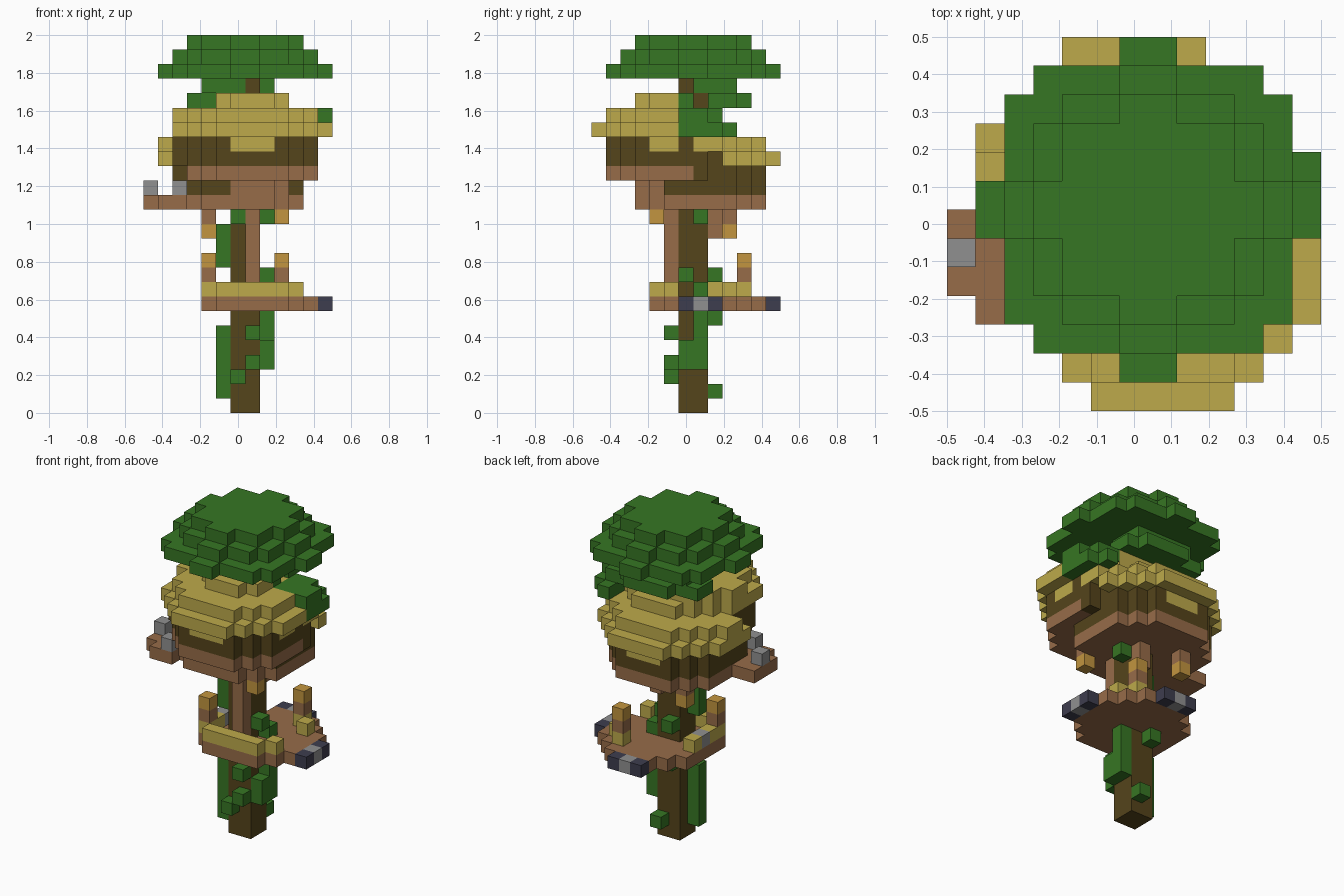
import bpy
import bmesh
from mathutils import Vector

default_cube = bpy.data.objects.get("Cube")
if default_cube:
    bpy.data.objects.remove(default_cube, do_unlink=True)

UNIT = 1 / 13
ORIGIN = Vector((-0.5, -0.5, 0))


def make_material(name, colour):
    material = bpy.data.materials.new(name)
    material.use_nodes = True
    rgba = (*colour, 1)
    material.diffuse_color = rgba
    shader = material.node_tree.nodes["Principled BSDF"]
    shader.inputs["Base Color"].default_value = rgba
    shader.inputs["Roughness"].default_value = 1
    return material


leaf = make_material("leaf green", (.037, .18, .017))
straw = make_material("straw", (.51, .40, .07))
bark = make_material("dark bark", (.09, .058, .011))
plank = make_material("plank brown", (.31, .15, .066))
lamp = make_material("lamp orange", (.54, .30, .05))
stone = make_material("stone grey", (.28, .28, .28))
iron = make_material("iron navy", (.048, .047, .077))

# Every block belongs to one named part; later parts replace earlier ones
blocks = {}


def block(part, material, x, y, z):
    blocks[x, y, z] = (part, material)


def box(part, material, xs, ys, zs):
    """Fill a box of blocks; each range is one index or (first, last)."""
    spans = [(s, s) if isinstance(s, int) else s for s in (xs, ys, zs)]
    (xa, xb), (ya, yb), (za, zb) = spans
    for x in range(xa, xb + 1):
        for y in range(ya, yb + 1):
            for z in range(za, zb + 1):
                block(part, material, x, y, z)


def disc(part, material, centre, radius, z, rule=None):
    """Fill a round layer of blocks, optionally limited by a rule."""
    for x in range(13):
        for y in range(13):
            dx, dy = x + .5 - centre[0], y + .5 - centre[1]
            if dx * dx + dy * dy < radius * radius and (rule is None or rule(x, y)):
                block(part, material, x, y, z)


def slope(x, y):
    """Height of the tilted house plane, rising to the front and left."""
    return (x + .5) - 2.1 * (y + .5)


# Trunk and ladder board
box("trunk", bark, (6, 7), (6, 7), (0, 14))
box("ladder_board", plank, 7, 5, (8, 13))
box("rear_brace", plank, 7, 8, (12, 13))

# Vines on the trunk
box("vine", leaf, 5, 6, (1, 5))
box("vine", leaf, 5, 6, (10, 12))
box("vine", leaf, 8, 7, (3, 6))
box("vine", leaf, 8, 6, (3, 4))
for x, y, z in ((7, 8, 1), (6, 5, 2), (7, 5, 3), (7, 5, 5), (6, 8, 6), (8, 7, 8),
                (8, 6, 9), (6, 8, 9), (6, 5, 13), (8, 7, 13)):
    block("vine", leaf, x, y, z)

# Lookout deck with railings, posts and iron fenders
disc("deck", plank, (8, 8), 4, 7)
for z, part, material in ((7, "deck", plank), (8, "railing", straw)):
    box(part, material, (5, 9), 4, z)
    box(part, material, 4, (5, 8), z)
box("trunk", bark, (6, 7), (6, 7), 7)
for x, y in ((10, 5), (10, 9), (9, 10)):
    block("railing", straw, x, y, 8)
block("railing_stone", stone, 4, 7, 8)
for x, y in ((4, 5), (9, 10)):
    block("post", plank, x, y, 9)
    block("post_lamp", lamp, x, y, 10)
for i in (6, 7, 8):
    metal = stone if i == 7 else iron
    name = "fender_middle" if i == 7 else "fender"
    block(name, metal, 12, i, 7)
    block(name, metal, i, 12, 7)

# House floor, tilted in three steps, with the porch
BACK, MIDDLE, FRONT = (6.5, 7.5), (6.5, 6.5), (7.5, 5.5)
HOUSE, EAVES = 4.6, 5.4
disc("floor", plank, BACK, HOUSE, 14)
box("porch", plank, 0, (4, 6), 14)
box("porch", plank, 1, (3, 6), 14)
box("porch", plank, 2, (3, 5), 14)
block("porch_stone", stone, 0, 5, 15)
block("porch_stone", stone, 2, 3, 15)

# House walls between floor and roof
for z in (15, 16):
    disc("wall", bark, BACK, HOUSE, z)
disc("wall", bark, FRONT, HOUSE, 16)
disc("floor", plank, BACK, HOUSE, 15, lambda x, y: slope(x, y) > -.95)
disc("floor", plank, FRONT, HOUSE, 16, lambda x, y: slope(x, y) > -4)
for z in (17, 18):
    disc("wall", bark, MIDDLE, HOUSE, z)
    disc("wall", bark, FRONT, HOUSE, z)

# Thatched roof following the same tilt
disc("roof", straw, BACK, EAVES, 17, lambda x, y: slope(x, y) < -7.4 and y > 5)
disc("roof", straw, MIDDLE, EAVES, 18, lambda x, y: y >= 7)
disc("roof", straw, FRONT, EAVES, 19, lambda x, y: y < 7)
disc("roof", straw, (7, 5.5), HOUSE, 19)
disc("roof", straw, FRONT, HOUSE, 20, lambda x, y: y < 9)
box("roof", straw, 2, (5, 6), 20)
disc("roof", straw, FRONT, 2.6, 21, lambda x, y: y < 7)

# Windows
box("window", straw, (6, 8), 1, 18)
box("window", straw, 11, (4, 5), 18)
box("window", straw, (5, 7), 11, 16)

# Lanterns hanging under the floor
block("lantern", lamp, 9, 4, 13)
block("lantern_hanger", plank, 4, 9, 13)
block("lantern", lamp, 4, 9, 12)

# Leaf clumps around the roof and the upper trunk
box("leaf_clump", leaf, 12, (6, 8), 19)
box("leaf_clump", leaf, 11, (7, 9), 19)
box("leaf_clump", leaf, 12, (6, 7), 20)
box("leaf_clump", leaf, (10, 11), (6, 8), 20)
box("leaf_clump", leaf, (3, 4), (8, 9), 21)
box("leaf_clump", leaf, (5, 9), (8, 9), 21)
box("leaf_clump", leaf, (5, 8), 10, 21)
block("leaf_clump", leaf, 9, 6, 21)
box("leaf_clump", leaf, (4, 8), (7, 9), 22)
box("leaf_clump", leaf, (4, 6), 6, 22)
box("upper_trunk", bark, (7, 8), 7, 21)
box("upper_trunk", bark, 7, 6, (21, 22))

# Leaf crown
CROWN = (7, 7)
disc("crown", leaf, CROWN, 5.6, 23)
disc("crown", leaf, CROWN, 5.75, 23, lambda x, y: 2 <= x <= 11 and 2 <= y <= 11)
disc("crown", leaf, CROWN, 4.65, 24)
disc("crown", leaf, CROWN, 3.7, 25)


# Turn each part into a mesh made of its exposed block faces
def add_face(bm, cell, axis, side):
    u, v = (axis + 1) % 3, (axis + 2) % 3
    corners = []
    for a, b in ((0, 0), (1, 0), (1, 1), (0, 1)):
        corner = Vector(cell)
        corner[axis] += side
        corner[u] += a
        corner[v] += b
        corners.append(bm.verts.new(corner * UNIT + ORIGIN))
    bm.faces.new(corners if side else corners[::-1])


parts = {}
for cell, key in blocks.items():
    parts.setdefault(key, []).append(cell)

for (name, material), cells in parts.items():
    bm = bmesh.new()
    for cell in cells:
        for axis in range(3):
            for side in (0, 1):
                neighbour = list(cell)
                neighbour[axis] += 1 if side else -1
                if tuple(neighbour) not in blocks:
                    add_face(bm, cell, axis, side)
    bmesh.ops.remove_doubles(bm, verts=bm.verts, dist=UNIT / 100)
    if bm.faces:
        mesh = bpy.data.meshes.new(name)
        bm.to_mesh(mesh)
        mesh.materials.append(material)
        bpy.context.scene.collection.objects.link(bpy.data.objects.new(name, mesh))
    bm.free()
